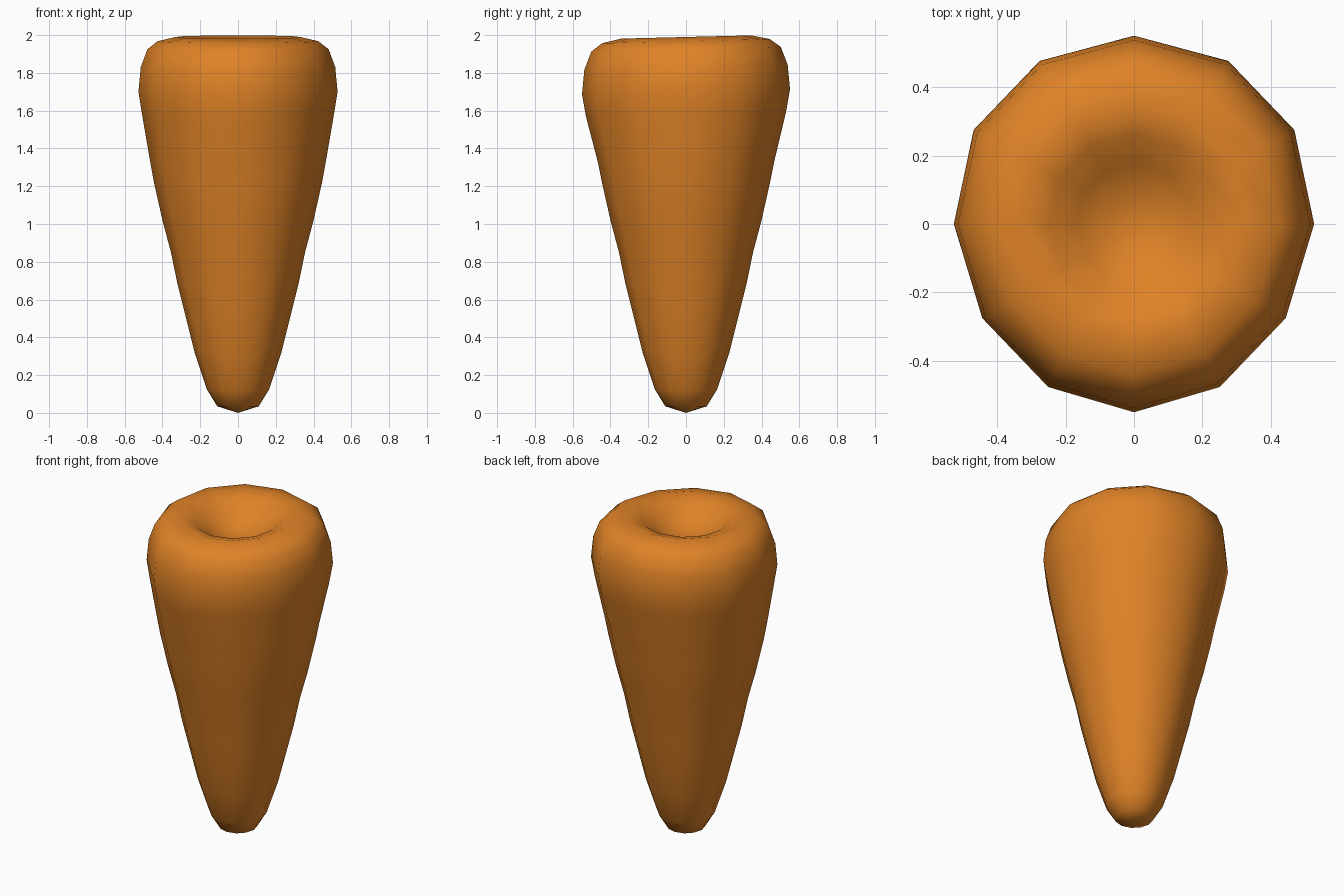
import bpy
import bmesh
from math import sin, cos, radians

default = bpy.data.objects.get("Cube")
if default:
    bpy.data.objects.remove(default, do_unlink=True)

SIDES = 12

# Radius and height of each ring, from the tip up and over the rim into the dimple
PROFILE = [
    (0.11, 0.035), (0.165, 0.125), (0.23, 0.32), (0.27, 0.48), (0.32, 0.68),
    (0.355, 0.85), (0.40, 1.02), (0.445, 1.22), (0.465, 1.33), (0.508, 1.58),
    (0.527, 1.70), (0.515, 1.83), (0.48, 1.925), (0.425, 1.968),
    (0.33, 1.99), (0.25, 1.965), (0.17, 1.90), (0.08, 1.855),
]


def ring_point(radius, height, angle):
    """Slightly uneven ring: deeper and wider at the back near the top."""
    swell = min(max((height - 1.3) / 0.3, 0), 1)
    y = radius * sin(angle) * (1 + 0.045 * swell)
    x = radius * cos(angle) * (1 + 0.1 * y * swell)
    return x, y, height + 0.025 * y * swell


# Root body
bm = bmesh.new()
rings = [[bm.verts.new(ring_point(r, z, radians(360 * i / SIDES)))
          for i in range(SIDES)] for r, z in PROFILE]
tip = bm.verts.new((0, 0, 0))
dimple = bm.verts.new((0, 0, 1.845))
for i in range(SIDES):
    j = (i + 1) % SIDES
    for low, high in zip(rings, rings[1:]):
        bm.faces.new((low[i], low[j], high[j], high[i]))
    bm.faces.new((tip, rings[0][j], rings[0][i]))
    bm.faces.new((dimple, rings[-1][i], rings[-1][j]))
bmesh.ops.recalc_face_normals(bm, faces=bm.faces)
for face in bm.faces:
    face.smooth = True

mesh = bpy.data.meshes.new("carrot_root")
bm.to_mesh(mesh)
bm.free()
root = bpy.data.objects.new("carrot_root", mesh)
bpy.context.collection.objects.link(root)

# Orange skin
color = (0.74, 0.225, 0.02, 1)
skin = bpy.data.materials.new("carrot_orange")
skin.use_nodes = True
skin.diffuse_color = color
shader = skin.node_tree.nodes["Principled BSDF"]
shader.inputs["Base Color"].default_value = color
shader.inputs["Roughness"].default_value = 0.8
mesh.materials.append(skin)
